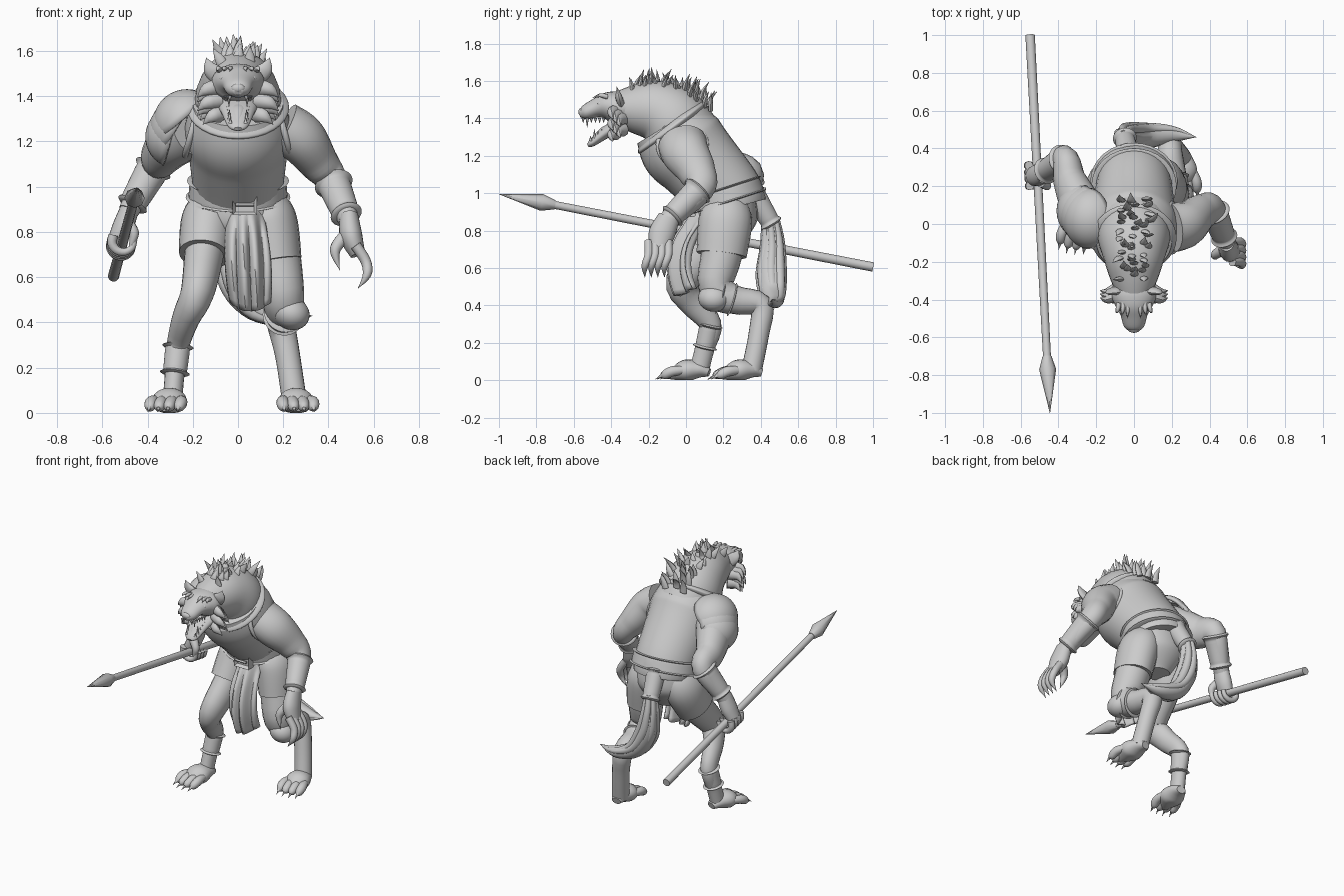
import bpy, bmesh, math, random
from mathutils import Vector, Matrix

random.seed(4)
default_cube = bpy.data.objects.get("Cube")
if default_cube:
    bpy.data.objects.remove(default_cube)

GREY = (0.6, 0.6, 0.6, 1)
clay = bpy.data.materials.new("plain grey")
clay.use_nodes = True
clay.diffuse_color = GREY
clay.node_tree.nodes["Principled BSDF"].inputs["Base Color"].default_value = GREY
SIDEWAYS, DEPTHWAYS, UPWARDS = Vector((1, 0, 0)), Vector((0, 1, 0)), Vector((0, 0, 1))


def finish(name, bm, angle=45, thickness=0):
    bmesh.ops.recalc_face_normals(bm, faces=bm.faces)
    mesh = bpy.data.meshes.new(name)
    bm.to_mesh(mesh)
    bm.free()
    mesh.materials.append(clay)
    ob = bpy.data.objects.new(name, mesh)
    bpy.context.collection.objects.link(ob)
    bpy.ops.object.select_all(action="DESELECT")
    ob.select_set(True)
    bpy.context.view_layer.objects.active = ob
    bpy.ops.object.shade_smooth_by_angle(angle=math.radians(angle))
    if thickness:
        shell = ob.modifiers.new("shell", "SOLIDIFY")
        shell.thickness = thickness
        shell.offset = 0


def curve(values, t):
    # smooth curve through numbers or vectors, with t from start to end
    last = len(values) - 1
    i = min(int(t * last), last - 1)
    f = t * last - i
    a, b, c, d = (values[min(max(k, 0), last)] for k in (i - 1, i, i + 1, i + 2))
    return b + (c - a) * (f / 2) + (2 * a - 5 * b + 4 * c - d) * (f * f / 2) + (3 * b - a - 3 * c + d) * (f ** 3 / 2)


def tube(bm, joints, radii, depth=1, sides=20, steps=24, across=SIDEWAYS):
    joints = [Vector(joint) for joint in joints]
    centres = [curve(joints, i / steps) for i in range(steps + 1)]
    rings = []
    for i, centre in enumerate(centres):
        along = (centres[min(i + 1, steps)] - centres[max(i - 1, 0)]).normalized()
        u = (across - along * across.dot(along)).normalized()
        v = along.cross(u) * depth
        radius = max(curve(radii, i / steps), .001)
        ring = []
        for k in range(sides):
            turn = math.tau * k / sides
            spot = centre + (u * math.cos(turn) + v * math.sin(turn)) * radius
            spot.z = max(spot.z, 0)
            ring.append(bm.verts.new(spot))
        rings.append(ring)
    for low, high in zip(rings, rings[1:]):
        for k in range(sides):
            n = (k + 1) % sides
            bm.faces.new((low[k], low[n], high[n], high[k]))
    bm.faces.new(rings[0][::-1])
    bm.faces.new(rings[-1])


def part(name, joints, radii, **options):
    bm = bmesh.new()
    tube(bm, joints, radii, **options)
    finish(name, bm)


def bunch(name, paths, radii, **options):
    # many alike strands in one object
    bm = bmesh.new()
    for joints in paths:
        tube(bm, joints, radii, **options)
    finish(name, bm)


def cuff(name, start, end, first, last, lip=.012, depth=1):
    # sleeve with a raised lip at both ends
    count = 12
    radii = [first + (last - first) * k / count + (lip if k in (1, count - 1) else 0) for k in range(count + 1)]
    part(name, (start, end), radii, depth=depth, sides=32, steps=2 * count)


def ball(name, centre, size, tilt=0, cut=-2, thickness=0):
    bm = bmesh.new()
    bmesh.ops.create_uvsphere(bm, u_segments=28, v_segments=18, radius=1)
    below = [face for face in bm.faces if face.calc_center_median().z < cut]
    bmesh.ops.delete(bm, geom=below, context="FACES")
    bm.transform(Matrix.Translation(centre) @ Matrix.Rotation(tilt, 4, "Y") @ Matrix.Diagonal((*size, 1)))
    finish(name, bm, 60, thickness)


# torso, neck and belt
part("cuirass", [(0, .24, .92), (0, .21, 1), (0, .07, 1.16), (0, -.02, 1.26), (0, -.09, 1.37)],
     (.19, .2, .22, .235, .2), sides=32)
part("neckline_rim", [(0, -.06, 1.33), (0, -.09, 1.37)], (.2, .226, .2), sides=32)
part("neck", [(0, 0, 1.3), (0, -.08, 1.39), (0, -.17, 1.44), (0, -.28, 1.45), (0, -.4, 1.45)],
     (.19, .19, .165, .13, .08), sides=28)
part("pelvis", [(0, .23, .72), (0, .22, .84), (0, .21, .98)], (.08, .19, .19), depth=.85)
cuff("belt", (0, .226, .95), (0, .2, 1.03), .22, .213, depth=.93)

# belt buckle with a sunken face
bm = bmesh.new()
bmesh.ops.create_cube(bm, size=.1)
bm.transform(Matrix.Translation((.03, .02, .92)) @ Matrix.Diagonal((1.1, .6, .9, 1)))
face = min(bm.faces, key=lambda face: face.calc_center_median().y)
bmesh.ops.inset_region(bm, faces=[face], thickness=.02, depth=-.02)
finish("belt_buckle", bm, 30)
part("buckle_pin", [(-.01, -.01, .92), (.07, -.01, .92)], (.008, .008), sides=8, steps=1, across=UPWARDS)

# pleated cloth hanging from the belt
bm = bmesh.new()
columns, rows = 36, 16
grid = []
for j in range(rows + 1):
    drop = j / rows
    row = []
    for i in range(columns + 1):
        u = 2 * i / columns - 1
        pleat = .02 * math.sin(11 * u + drop) * min(1, 3 * drop)
        x = .03 + .025 * drop + u * (.075 + .022 * math.sin(2.6 * drop))
        y = .03 - .11 * math.sin(2.4 * drop) + .09 * u * u + pleat
        row.append(bm.verts.new((x, y, .9 - .45 * drop + .04 * u * u * drop)))
    grid.append(row)
for upper, lower in zip(grid, grid[1:]):
    for i in range(columns):
        bm.faces.new((upper[i], upper[i + 1], lower[i + 1], lower[i]))
finish("loincloth", bm, 60, .014)

# legs from hip to ankle, with shorts and clawed feet
left_leg = [(.14, .21, .85), (.17, .19, .67), (.2, .16, .5), (.2, .26, .43), (.19, .4, .4), (.22, .39, .25), (.25, .35, .05)]
right_leg = [(-.13, .2, .85), (-.15, .12, .7), (-.18, -.02, .53), (-.23, .03, .42), (-.265, .13, .3), (-.28, .1, .17),
             (-.29, .07, .05)]
for side, leg, girth, depth, turn in (("left", left_leg, 1.1, 1, .1), ("right", right_leg, .87, 1.2, -.2)):
    leg = [Vector(joint) for joint in leg]
    hip, hem, ankle = leg[0], leg[1], leg[-1]
    part(side + "_leg", leg, [girth * r for r in (.1, .1, .085, .07, .058, .05, .05)], depth=depth)
    waist = hip + Vector((-hip.x / 3, 0, .08))
    part(side + "_short", [waist, hip, hem], (.1, .12, .112), depth=1.2)

    ahead, wide = Vector((math.sin(turn), -math.cos(turn), 0)), Vector((math.cos(turn), math.sin(turn), 0))

    def on_foot(forward, outward, height):
        ground = Vector((ankle.x, ankle.y, height))
        return ground + ahead * forward + wide * outward

    part(side + "_foot", [on_foot(-.055, 0, .04), on_foot(0, 0, .055), on_foot(.08, 0, .05), on_foot(.17, 0, .02)],
         (.03, .058, .076, .02), depth=.75)
    spread = [-.066, -.022, .022, .066]
    bunch(side + "_toes", [[on_foot(.05, o * .7, .055), on_foot(.13, o, .048), on_foot(.19 - abs(o) / 4, o, .028),
                            on_foot(.21 - abs(o) / 4, o, .02)] for o in spread], (.02, .028, .024, .008), sides=14, steps=15)
    bunch(side + "_foot_claws", [[on_foot(.18, o, .03), on_foot(.24 - abs(o) / 4, o, .005)]
                                 for o in spread], (.013, 0), sides=8, steps=4)

ball("knee_pad", (.235, .15, .44), (.083, .085, .072), tilt=.4)
cuff("knee_strap", (.21, .18, .45), (.2, .25, .43), .085, .08)
cuff("anklet", right_leg[4], right_leg[5], .056, .052, lip=.014)

# arms from shoulder to wrist, with bracers and armhole rims
left_arm = [(.2, -.02, 1.26), (.28, 0, 1.21), (.355, .06, 1.11), (.42, .07, 1.02), (.49, -.1, .85)]
right_arm = [(-.2, 0, 1.26), (-.28, .1, 1.21), (-.34, .23, 1.14), (-.37, .34, 1.09), (-.485, .27, .89)]
for side, arm, lean in (("left", left_arm, 1.3), ("right", right_arm, -1.3)):
    arm = [Vector(joint) for joint in arm]
    elbow, wrist = arm[-2:]
    part(side + "_arm", arm, (.115, .11, .088, .068, .045), depth=1.15)
    cuff(side + "_bracer", elbow, elbow.lerp(wrist, .88), .076, .058)
    bpy.ops.mesh.primitive_torus_add(location=arm[0], rotation=(0, lean, 0), major_radius=.128, minor_radius=.014)
    rim = bpy.context.object
    rim.name = side + "_armhole_rim"
    rim.data.materials.append(clay)
    bpy.ops.object.shade_smooth_by_angle(angle=1)

# layered shoulder armour
for k, layer in enumerate(("upper", "middle", "lower")):
    size = .142 - .005 * k
    ball("pauldron_" + layer, (-.225 - .022 * k, .03 + .02 * k, 1.28 - .03 * k), (size, size * 1.1, size),
         tilt=-.7 - .3 * k, cut=.2, thickness=.018)

# open left hand
part("left_palm", [(.49, -.09, .87), (.5, -.13, .78), (.53, -.145, .7)], (.042, .05, .034), depth=1.4)
bunch("left_fingers", [[(.52, y, .74), (.565, y, .67), (.57, y - .02, .61), (.53, y - .02, .55)]
                       for y in (-.2, -.165, -.13, -.095)], (.024, .023, .019, 0), sides=10, steps=12)
part("left_thumb", [(.48, -.13, .79), (.43, -.165, .72), (.45, -.18, .63)], (.03, .024, 0), sides=10)

# spear and the hand that grips it
butt, tip = Vector((-.55, 1, .605)), Vector((-.445, -1, .995))
neck = butt.lerp(tip, .85)
part("spear_shaft", [butt, neck], (.025, .021), sides=16, steps=1)
part("spear_head", [neck, butt.lerp(tip, .885), tip], (.024, .045, 0), sides=8, steps=2)
part("right_palm", [(-.48, .27, .9), (-.51, .26, .82), (-.55, .25, .74)], (.042, .046, .034), depth=1.3)
fingers = []
for k in range(4):
    grip = butt.lerp(tip, .345 + .018 * k)
    curl = [2.6 + .75 * n for n in range(6)]
    fingers.append([grip + (SIDEWAYS * math.cos(a) + UPWARDS * math.sin(a)) * .05 for a in curl])
bunch("right_fingers", fingers, (.023, .014), sides=10, steps=15, across=DEPTHWAYS)
part("right_thumb", [(-.49, .22, .84), (-.46, .2, .79), (-.48, .2, .72)], (.028, .022, .005), sides=10)

# head with open jaws
part("skull_and_muzzle", [(0, -.31, 1.45), (0, -.38, 1.46), (0, -.43, 1.465), (0, -.48, 1.455), (0, -.54, 1.43), (0, -.57, 1.42)],
     (.11, .118, .1, .072, .054, .02), depth=.72, sides=24)
part("lower_jaw", [(0, -.33, 1.37), (0, -.42, 1.33), (0, -.5, 1.27), (0, -.525, 1.255)], (.1, .075, .046, .02), depth=.45)
part("tongue", [(0, -.37, 1.365), (0, -.44, 1.345), (0, -.505, 1.29)], (.035, .03, .008), depth=.4)
ball("nose", (0, -.56, 1.435), (.03, .016, .02))
teeth, ruff, ears, brows = [], [], [], []
for s in (-1, 1):
    for k in range(6):
        length = .05 if k == 1 else .026
        upper = Vector((s * (.036 + .004 * k), .022 * k - .55, 1.402))
        lower = Vector((s * (.034 + .004 * k), .02 * k - .51, 1.28 + .012 * k))
        teeth += [[upper, upper - UPWARDS * length], [lower, lower + UPWARDS * length]]
    for k in range(7):
        out, y, z = .165 - .012 * max(0, k - 4), .02 * (k % 3) - .4, 1.44 - .02 * k
        ruff.append([(s * .08, y + .03, z), (s * (out - .025), y, z - .01), (s * (out + .015), y + .01, z - .045)])
    ears.append([(s * .08, -.35, 1.48), (s * .12, -.36, 1.52), (s * .14, -.37, 1.57)])
    for k in range(3):
        x = s * (.03 + .025 * k)
        brows.append([(x, -.42, 1.515), (x * 1.1, -.46, 1.523), (x * 1.2, .015 * k - .5, 1.51)])
    ball("left_eye" if s > 0 else "right_eye", (s * .068, -.46, 1.478), (.013, .013, .013))
bunch("teeth", teeth, (.009, 0), sides=8, steps=1)
bunch("cheek_ruff", ruff, (.036, .028, 0), depth=.8, sides=8, steps=6, across=UPWARDS)
bunch("ears", ears, (.04, .034, 0), depth=.5, sides=12)
bunch("brow_tufts", brows, (.014, .01, 0), sides=8, steps=6)

# spiky mane along the neck
mane = []
for k in range(14):
    for column in (-1, 0, 1):
        x = .05 * column + random.uniform(-.018, .018)
        y = .031 * k - .28 + random.uniform(-.014, .014)
        root = Vector((x, y, 1.555 - 1.1 * (y + .17) ** 2 - 3 * x * x))
        lean = random.uniform(-.03, .04) + max(0, y) / 5
        sweep = Vector((x / 2 + random.uniform(-.03, .03), lean, random.uniform(.08, .12)))
        mane.append([root, root + sweep * .5 - DEPTHWAYS * lean / 3, root + sweep])
bunch("mane", mane, (.024, .021, 0), depth=.55, sides=8, steps=5)

# tail with a sleeve and a brushy end
cuff("tail_sleeve", (-.03, .36, 1), (-.05, .46, .83), .062, .05)
tail = [Vector(joint) for joint in ((-.05, .45, .86), (-.05, .46, .73), (-.02, .455, .59), (.06, .465, .47),
                                    (.2, .475, .42), (.33, .46, .43))]
bulk = (.042, .06, .075, .065, .042, 0)
part("tail", tail, bulk, depth=.85, across=DEPTHWAYS)
locks = []
for k in range(7):
    turn = math.tau * k / 7
    bulge = Vector((math.cos(turn) * .8, math.sin(turn), math.sin(turn) / 2))
    locks.append([joint + bulge * r * .75 for joint, r in zip(tail, bulk)])
bunch("tail_locks", locks, [r * .38 for r in bulk], sides=12, across=DEPTHWAYS)
